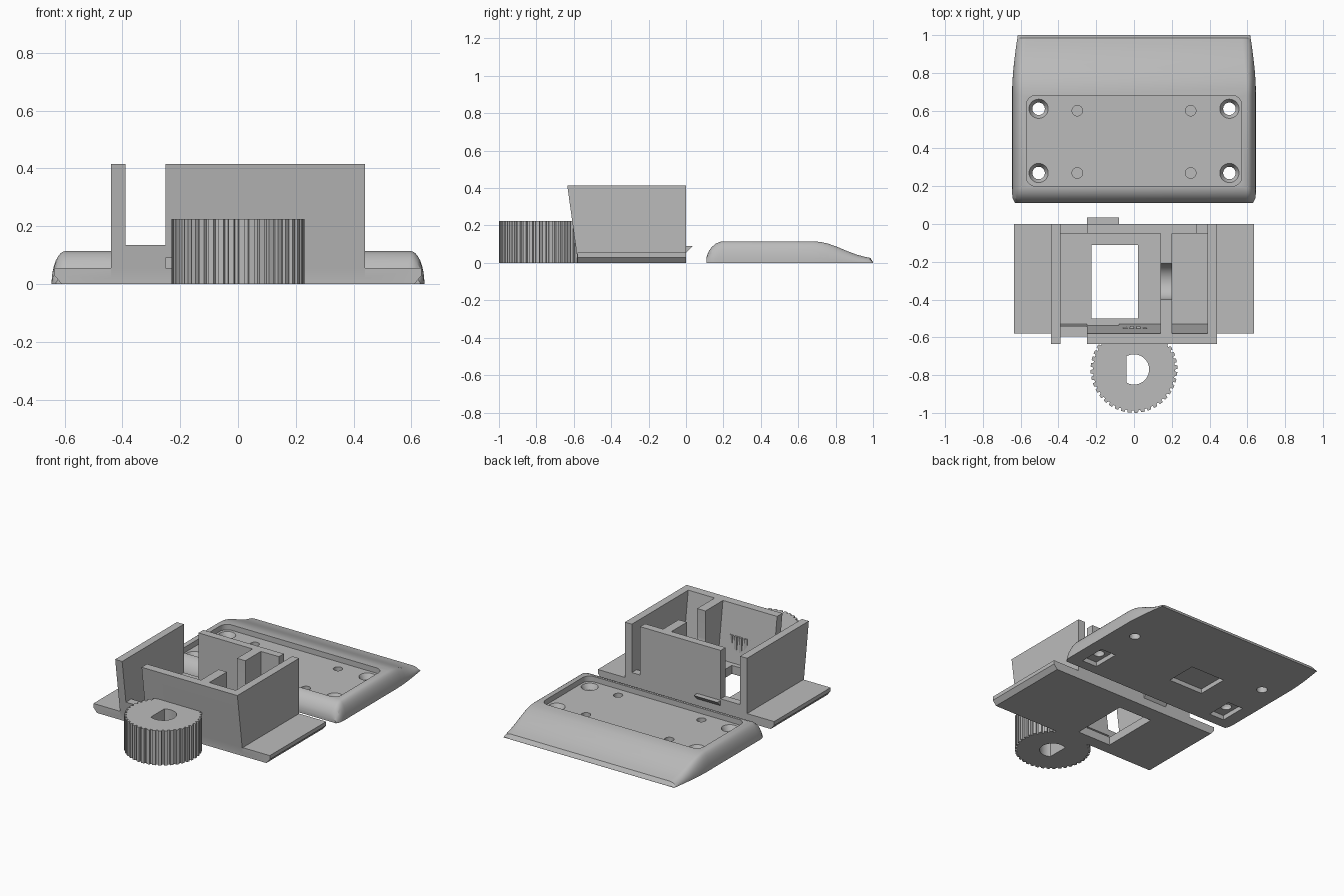
import bpy, bmesh, math
from mathutils import Vector

if "Cube" in bpy.data.objects:
    bpy.data.objects.remove(bpy.data.objects["Cube"], do_unlink=True)

grey = bpy.data.materials.new("matte grey")
grey.use_nodes = True
COLOUR = (0.5, 0.5, 0.5, 1)
grey.diffuse_color = COLOUR
grey.node_tree.nodes["Principled BSDF"].inputs["Base Color"].default_value = COLOUR


def make(name, bm):
    bmesh.ops.recalc_face_normals(bm, faces=bm.faces)
    mesh = bpy.data.meshes.new(name)
    bm.to_mesh(mesh)
    bm.free()
    mesh.materials.append(grey)
    obj = bpy.data.objects.new(name, mesh)
    bpy.context.collection.objects.link(obj)
    return obj


def loft(name, rings):
    """Skin closed rings of equal length and cap both ends."""
    bm = bmesh.new()
    rows = [[bm.verts.new(p) for p in ring] for ring in rings]
    n = len(rows[0])
    for a, b in zip(rows, rows[1:]):
        for i in range(n):
            j = (i + 1) % n
            bm.faces.new((a[i], a[j], b[j], b[i]))
    bm.faces.new(rows[0][::-1])
    bm.faces.new(rows[-1])
    return make(name, bm)


def prism_x(name, yz, x0, x1):
    return loft(name, [[(x, y, z) for y, z in yz] for x in (x0, x1)])


def prism_y(name, xz, y0, y1):
    return loft(name, [[(x, y, z) for x, z in xz] for y in (y0, y1)])


def prism_z(name, xy, z0, z1):
    return loft(name, [[(x, y, z) for x, y in xy] for z in (z0, z1)])


def box(x0, x1, y0, y1, z0, z1):
    return prism_z("block", [(x0, y0), (x1, y0), (x1, y1), (x0, y1)], z0, z1)


def circle(cx, cy, r, n=32, start=0.0, sweep=math.tau):
    return [(cx + r * math.cos(start + sweep * i / n),
             cy + r * math.sin(start + sweep * i / n)) for i in range(n)]


def cylinder(x, y, r0, r1, z0, z1):
    return loft("cylinder", [[(*p, z) for p in circle(x, y, r)]
                             for r, z in ((r0, z0), (r1, z1))])


def boolean(target, other, operation="DIFFERENCE"):
    mod = target.modifiers.new("cut", "BOOLEAN")
    mod.operation, mod.object, mod.solver = operation, other, "EXACT"
    bpy.context.view_layer.update()
    graph = bpy.context.evaluated_depsgraph_get()
    mesh = bpy.data.meshes.new_from_object(target.evaluated_get(graph))
    target.modifiers.clear()
    target.data = mesh
    bpy.data.objects.remove(other, do_unlink=True)


def smooth(obj, degrees):
    bpy.ops.object.select_all(action="DESELECT")
    obj.select_set(True)
    bpy.context.view_layer.objects.active = obj
    bpy.ops.object.shade_smooth_by_angle(angle=math.radians(degrees))


# Ridged knob with a D-shaped shaft hole
TEETH, KY = 40, -0.77
ridges = []
for i in range(TEETH):
    for r, f in ((0.217, 0.0), (0.23, 0.08), (0.23, 0.6), (0.217, 0.68)):
        a = math.tau * (i + f) / TEETH
        ridges.append((r * math.cos(a), KY + r * math.sin(a)))
knob = prism_z("ridged_knob", ridges, 0, 0.225)
flat = math.radians(120)
boolean(knob, prism_z("shaft_hole", circle(0, KY, 0.08, 40, -flat, 2 * flat)
                      + [(-0.04, KY + 0.069)], -0.1, 0.4))

# Housing: undercut flange plate and box with a leaning front
FLOOR, TOP = 0.055, 0.415
housing = prism_y("housing", [(-0.61, 0), (0.61, 0), (0.635, 0.03), (0.635, FLOOR),
                              (-0.635, FLOOR), (-0.635, 0.03)], -0.58, 0)
boolean(housing, prism_x("shell", [(-0.58, 0.02), (0, 0.02), (0, TOP), (-0.635, TOP),
                                   (-0.585, FLOOR)], -0.44, 0.44), "UNION")

# Two chambers, leaving a partition between them
for x0, x1 in ((-0.39, 0.14), (0.2, 0.39)):
    boolean(housing, prism_x("chamber", [(-0.05, FLOOR), (-0.05, 0.5), (-0.592, 0.5),
                                         (-0.53, FLOOR)], x0, x1))

# Floor window, front notch, back slots, latch slot
boolean(housing, box(-0.225, 0.02, -0.5, -0.11, -0.1, 0.1))
boolean(housing, box(-0.39, -0.25, -0.8, -0.5, 0.135, 0.6))
boolean(housing, box(-0.39, -0.25, -0.1, 0.1, 0.1, 0.6))
boolean(housing, box(0.33, 0.39, -0.1, 0.1, 0.1, 0.6))
boolean(housing, box(-0.25, -0.08, -0.7, -0.51, FLOOR, 0.09))

# Round-bottomed shaft cradle in the partition
cradle = circle(-0.305, 0.235, 0.095, 24, math.pi, math.pi) + [
    (-0.21, 0.235), (-0.21, 0.6), (-0.4, 0.6)]
boolean(housing, prism_x("cradle", cradle, 0.12, 0.22))

# Wedge latch on the back wall
prism_x("back_latch", [(-0.01, FLOOR), (0.0, FLOOR), (0.035, 0.09), (-0.01, 0.09)],
        -0.25, -0.08)

# Cover: domed plate with a swept-down rear
heights = [(0.11, 0.03), (0.118, 0.055), (0.135, 0.082), (0.16, 0.104), (0.19, 0.115),
           (0.68, 0.115), (0.72, 0.112), (0.76, 0.103), (0.81, 0.085), (0.86, 0.064),
           (0.91, 0.045), (0.95, 0.034), (0.985, 0.027), (1.0, 0.004)]


def half_width(y):
    if y < 0.14:
        return 0.645 - 0.5 * (0.14 - y)
    return 0.645 - 0.03 * (max(0, y - 0.72) / 0.28) ** 1.5


rings = []
for y, h in heights:
    w = half_width(y)
    arc = [(w - 0.05 * (1 - math.cos(a)), h * math.sin(a))
           for a in (math.pi / 2 * i / 8 for i in range(9))]
    rings.append([(x, y, z) for x, z in arc] + [(-x, y, z) for x, z in reversed(arc)])
cover = loft("cover_plate", rings)

# Rounded tray in the cover top
TRAY = 0.08
outline = []
for k, (cx, cy) in enumerate(((0.52, 0.63), (-0.52, 0.63), (-0.52, 0.25), (0.52, 0.25))):
    outline += circle(cx, cy, 0.05, 8, k * math.pi / 2, math.pi / 2)
    outline.append((cx + 0.05 * math.cos((k + 1) * math.pi / 2),
                    cy + 0.05 * math.sin((k + 1) * math.pi / 2)))
boolean(cover, prism_z("tray", outline, TRAY, 0.3))

# Countersunk screw holes, blind pin holes, nut pockets below
for s in (-1, 1):
    for y in (0.27, 0.61):
        boolean(cover, cylinder(s * 0.505, y, 0.033, 0.033, -0.1, 0.2))
        boolean(cover, cylinder(s * 0.505, y, 0.031, 0.052, 0.045, TRAY + 0.002))
        boolean(cover, cylinder(s * 0.3, y if y < 0.5 else 0.6, 0.028, 0.028, 0.05, 0.2))
    boolean(cover, box(s * 0.505 - 0.055, s * 0.505 + 0.055, 0.18, 0.36, -0.1, 0.03))

# Square recess under the cover
boolean(cover, box(-0.25, 0, 0.34, 0.55, -0.1, 0.03))

smooth(knob, 8)
smooth(housing, 25)
smooth(cover, 25)
